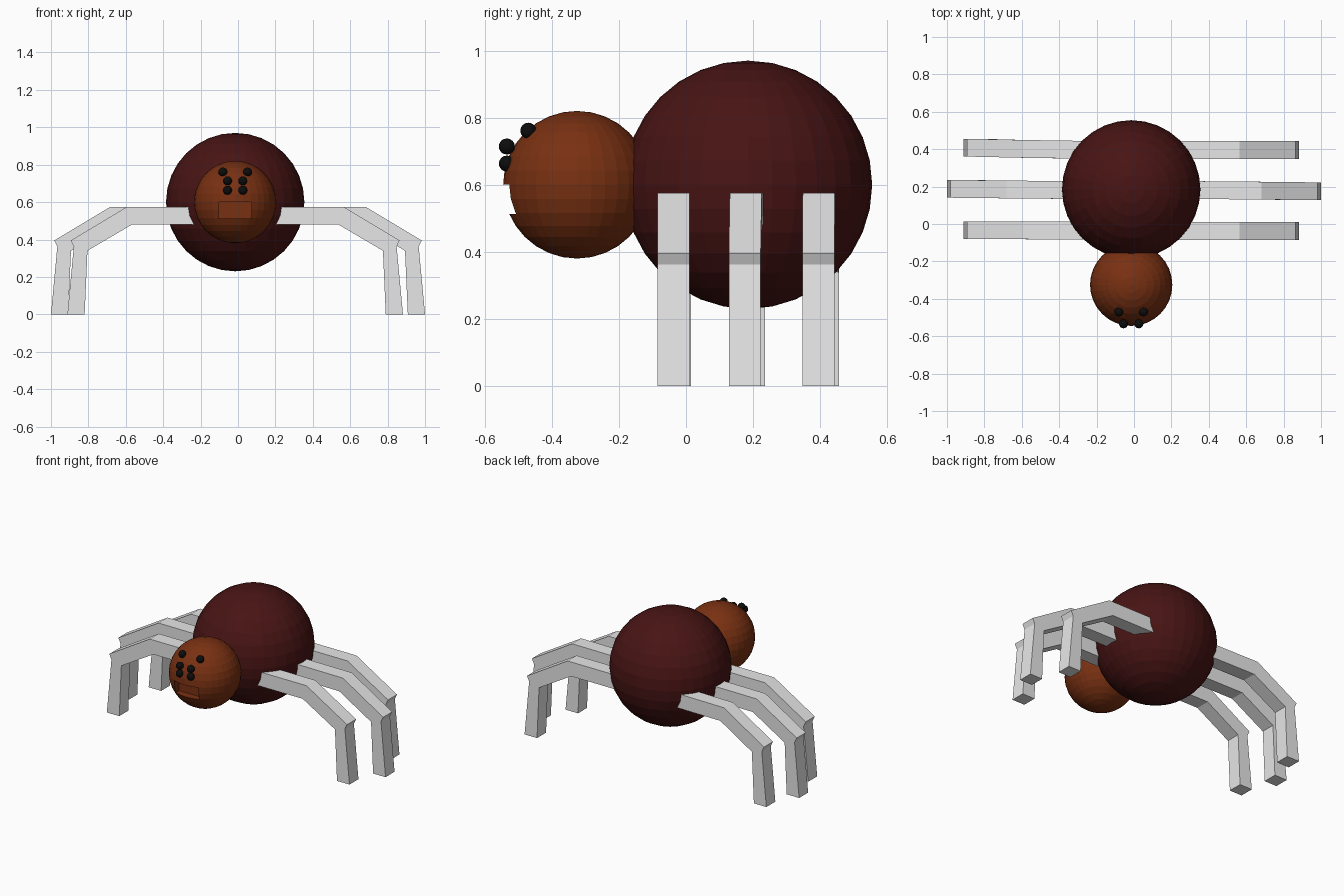
import bpy
import bmesh
from mathutils import Matrix, Vector

if "Cube" in bpy.data.objects:
    bpy.data.objects.remove(bpy.data.objects["Cube"])


def material(name, color):
    m = bpy.data.materials.new(name)
    m.diffuse_color = (*color, 1.0)
    m.use_nodes = True
    m.node_tree.nodes["Principled BSDF"].inputs["Base Color"].default_value = m.diffuse_color
    return m


GREY = material("light grey", (0.8, 0.8, 0.8))
MAROON = material("dark maroon", (0.065, 0.007, 0.007))
RUST = material("rust brown", (0.19, 0.03, 0.006))
BLACK = material("black", (0.004, 0.004, 0.004))


def add_object(name, bm, mat):
    bmesh.ops.recalc_face_normals(bm, faces=bm.faces)
    mesh = bpy.data.meshes.new(name)
    bm.to_mesh(mesh)
    bm.free()
    mesh.materials.append(mat)
    ob = bpy.data.objects.new(name, mesh)
    bpy.context.collection.objects.link(ob)
    return ob


def sphere(name, center, radius, mat, seg=32, rings=16):
    bm = bmesh.new()
    bmesh.ops.create_uvsphere(bm, u_segments=seg, v_segments=rings, radius=radius,
                              matrix=Matrix.Translation(center))
    return add_object(name, bm, mat)


def box(name, lo, hi, mat):
    lo, hi = Vector(lo), Vector(hi)
    bm = bmesh.new()
    bmesh.ops.create_cube(bm, size=1.0, matrix=Matrix.Translation((lo + hi) / 2)
                          @ Matrix.Diagonal((*(hi - lo), 1.0)))
    return add_object(name, bm, mat)


def leg(name, side, reach, y_root, y_tip, width=0.095):
    """Bent leg: side profile in x-z, extruded along y."""
    u = reach
    profile = [(0.16, 0.575), (u - 0.318, 0.575), (u - 0.018, 0.395),
               (u - 0.034, 0.362), (u, 0.0), (u - 0.092, 0.0),
               (u - 0.107, 0.34), (u - 0.345, 0.48), (0.16, 0.48)]
    bm = bmesh.new()
    rows = []
    for half in (-width / 2, width / 2):
        row = []
        for x, z in profile:
            t = max(0.0, min(1.0, (x - 0.36) / (u - 0.46)))
            y = y_root + (y_tip - y_root) * t + half
            row.append(bm.verts.new((side * x, y, z)))
        rows.append(row)
    a, b = rows
    n = len(profile)
    bm.faces.new(a)
    bm.faces.new(b[::-1])
    for i in range(n):
        j = (i + 1) % n
        bm.faces.new((a[i], b[i], b[j], a[j]))
    return add_object(name, bm, GREY)


CX = -0.015

# abdomen and head
sphere("abdomen", (CX, 0.185, 0.6), 0.37, MAROON)
head = sphere("head", (CX, -0.325, 0.6), 0.22, RUST)

# mouth slot cut into the head
cutter = box("mouth_cutter", (CX - 0.087, -0.7, 0.513), (CX + 0.087, -0.475, 0.6), RUST)
cutter.hide_render = True
cutter.hide_viewport = True
cut = head.modifiers.new("mouth", 'BOOLEAN')
cut.operation = 'DIFFERENCE'
cut.solver = 'EXACT'
cut.object = cutter

# three pairs of eyes
for row, dx, y, z in (("upper", 0.066, -0.47, 0.761),
                      ("middle", 0.041, -0.534, 0.714),
                      ("lower", 0.041, -0.534, 0.663)):
    for side, label in ((-1, "left"), (1, "right")):
        sphere(f"{row}_eye_{label}", (CX + side * dx, y, z), 0.024, BLACK, 16, 8)

# six legs
for name, side, reach, y_root, y_tip in (
        ("front_leg_right", 1, 0.882, -0.037, -0.037),
        ("middle_leg_right", 1, 1.0, 0.183, 0.175),
        ("back_leg_right", 1, 0.882, 0.396, 0.395),
        ("front_leg_left", -1, 0.912, -0.035, -0.033),
        ("middle_leg_left", -1, 1.0, 0.180, 0.188),
        ("back_leg_left", -1, 0.912, 0.395, 0.408)):
    leg(name, side, reach, y_root, y_tip)
